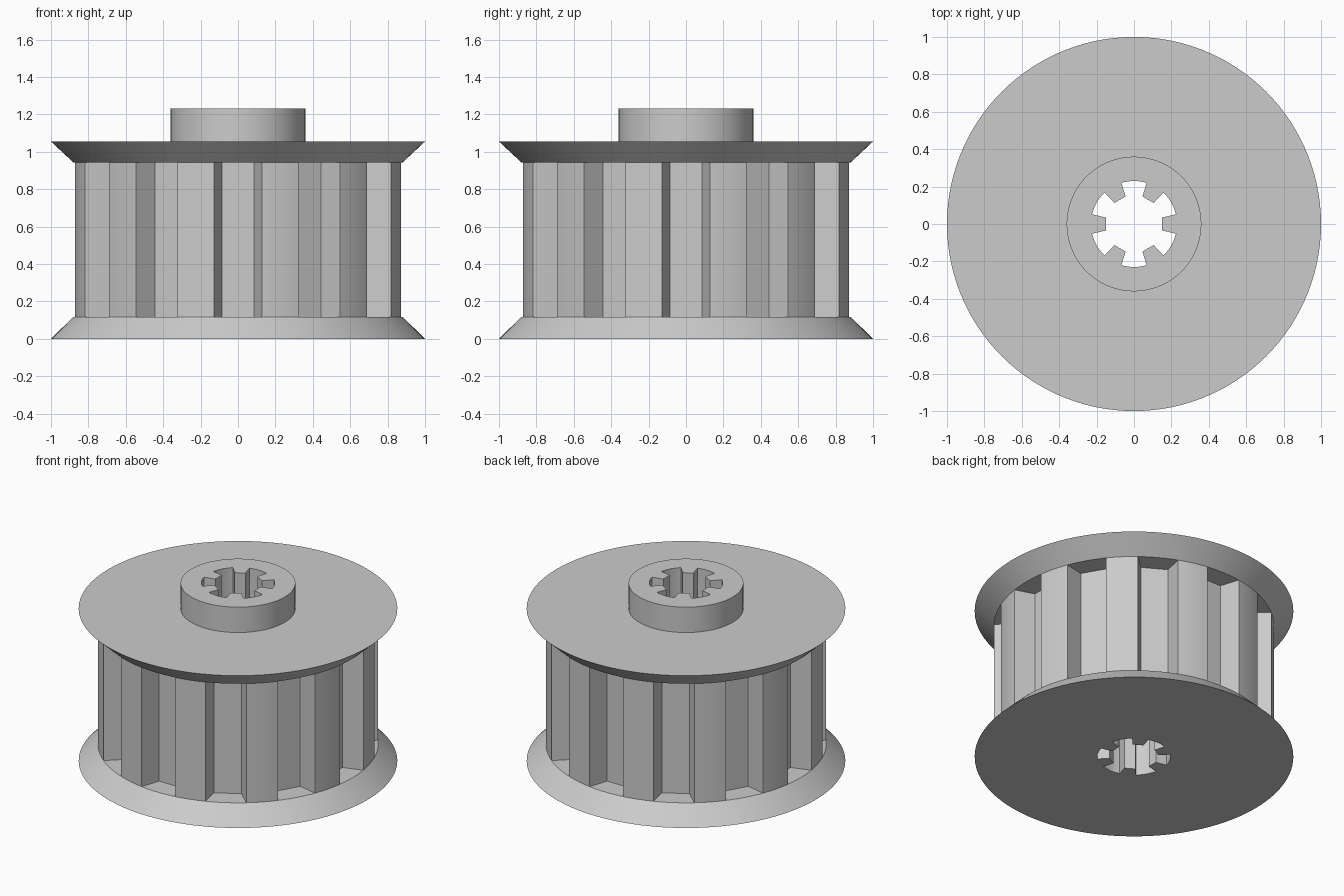
import bpy, bmesh
from math import sin, cos, pi, radians
from mathutils import Matrix, Vector

cube = bpy.data.objects.get("Cube")
if cube:
    bpy.data.objects.remove(cube, do_unlink=True)

SEGMENTS = 120
TEETH = 12
SPLINES = 6
LOWER, UPPER, DECK, TOP = 0.118, 0.943, 1.055, 1.231

grey = bpy.data.materials.new("plain grey")
grey.use_nodes = True
grey.diffuse_color = (0.6, 0.6, 0.6, 1)
grey.node_tree.nodes["Principled BSDF"].inputs["Base Color"].default_value = (0.6, 0.6, 0.6, 1)


def stack(bm, loops):
    """Skin closed loops of equal length from bottom to top and cap both ends."""
    rings = [[bm.verts.new(p) for p in loop] for loop in loops]
    n = len(rings[0])
    for low, high in zip(rings, rings[1:]):
        for i in range(n):
            j = (i + 1) % n
            bm.faces.new((low[i], low[j], high[j], high[i]))
    bm.faces.new(rings[0][::-1])
    bm.faces.new(rings[-1])


def circle(r, z):
    return [(r * cos(2 * pi * i / SEGMENTS), r * sin(2 * pi * i / SEGMENTS), z)
            for i in range(SEGMENTS)]


def prism(bm, outline, z0, z1):
    stack(bm, [[(p[0], p[1], z) for p in outline] for z in (z0, z1)])


def finish(bm, name):
    bmesh.ops.recalc_face_normals(bm, faces=bm.faces)
    mesh = bpy.data.meshes.new(name)
    bm.to_mesh(mesh)
    bm.free()
    mesh.materials.append(grey)
    ob = bpy.data.objects.new(name, mesh)
    bpy.context.collection.objects.link(ob)
    return ob


def cut(target, cutter):
    cutter.hide_render = True
    mod = target.modifiers.new("cut", 'BOOLEAN')
    mod.operation = 'DIFFERENCE'
    mod.solver = 'EXACT'
    mod.object = cutter
    bpy.context.view_layer.objects.active = target
    bpy.ops.object.modifier_apply(modifier=mod.name)
    bpy.data.objects.remove(cutter, do_unlink=True)


# Turned body: lower flange, drum, upper flange and hub
bm = bmesh.new()
profile = [(1, 0), (0.88, LOWER), (0.88, UPPER), (1, DECK), (0.36, DECK), (0.36, TOP)]
stack(bm, [circle(r, z) for r, z in profile])
pulley = finish(bm, "belt_pulley")

# Tapered grooves between the drum teeth
bm = bmesh.new()
groove = [(0.74, -0.086), (0.95, -0.154), (0.95, 0.154), (0.74, 0.086)]
for k in range(TEETH):
    turn = Matrix.Rotation(2 * pi * k / TEETH, 3, 'Z')
    prism(bm, [turn @ Vector((x, y, 0)) for x, y in groove], LOWER, UPPER)
cut(pulley, finish(bm, "groove_cutter"))

# Splined bore: flat-ended keys with radial sides, joined by arcs
bm = bmesh.new()
outline = []
key = radians(13)
step = 2 * pi / SPLINES
for k in range(SPLINES):
    a = k * step
    flat = 0.15 / cos(key)
    outline += [(flat * cos(a + s), flat * sin(a + s)) for s in (-key, key)]
    for i in range(9):
        t = a + key + (step - 2 * key) * i / 8
        outline.append((0.23 * cos(t), 0.23 * sin(t)))
prism(bm, outline, -0.1, TOP + 0.1)
cut(pulley, finish(bm, "bore_cutter"))

# Smooth round surfaces, crisp edges
bpy.ops.object.select_all(action='DESELECT')
pulley.select_set(True)
bpy.context.view_layer.objects.active = pulley
bpy.ops.object.shade_smooth_by_angle(angle=radians(25))
